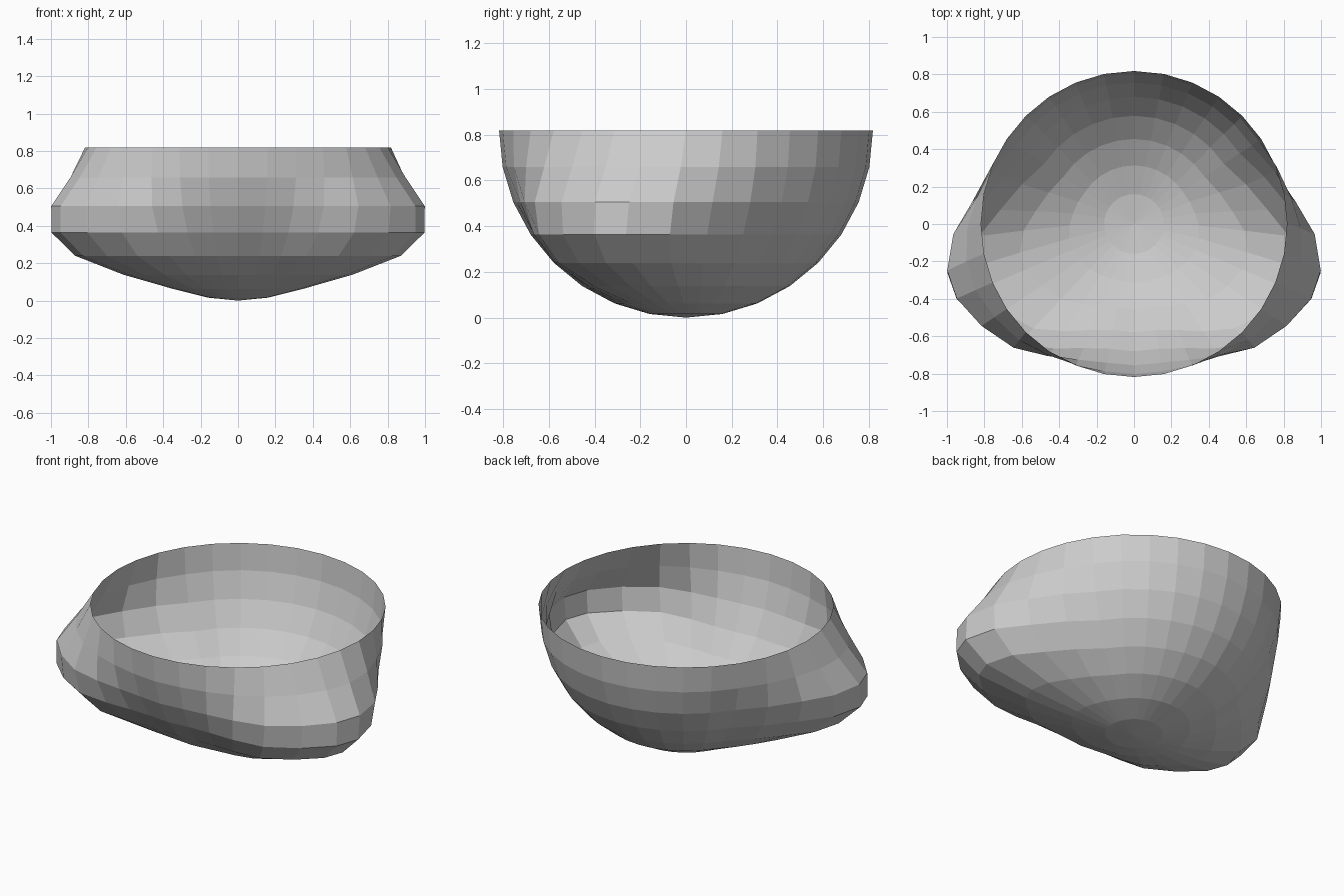
import bpy
import bmesh
import math

cube = bpy.data.objects.get("Cube")
if cube:
    bpy.data.objects.remove(cube, do_unlink=True)

RADIUS = 0.818
STEP = math.radians(11.25)

# Cheek bulge: outward and forward push by angle step, from the back to the front
PUSH = {-2: (0.07, -0.01), -1: (0.16, -0.04), 0: (0.27, -0.07),
        1: (0.33, -0.13), 2: (0.32, -0.14), 3: (0.24, -0.16),
        4: (0.14, -0.163), 5: (0.05, -0.1), 6: (0.01, -0.035)}
# Strength of the bulge on each ring, from the rim down to the bottom
STRENGTH = [0, 0.33, 0.78, 1, 0.92, 0.5, 0.12, 0, 0]

# Open half sphere
bm = bmesh.new()
bmesh.ops.create_uvsphere(bm, u_segments=32, v_segments=16, radius=RADIUS)
upper = [v for v in bm.verts if v.co.z > 0.01]
bmesh.ops.delete(bm, geom=upper, context='VERTS')

# Push both cheeks outward and forward
for v in bm.verts:
    x, y, z = v.co
    ring = round(math.asin(max(-1, min(1, -z / RADIUS))) / STEP)
    angle = round(math.atan2(-y, abs(x)) / STEP)
    out, forward = PUSH.get(angle, (0, 0))
    v.co.x += math.copysign(out * STRENGTH[ring], x)
    v.co.y += forward * STRENGTH[ring]
    v.co.z += RADIUS

bmesh.ops.recalc_face_normals(bm, faces=bm.faces)
# The open shell faces outward
lowest = min(bm.faces, key=lambda f: f.calc_center_median().z)
if lowest.normal.z > 0:
    bmesh.ops.reverse_faces(bm, faces=bm.faces)

mesh = bpy.data.meshes.new("jaw_shell")
bm.to_mesh(mesh)
bm.free()
shell = bpy.data.objects.new("jaw_shell", mesh)
bpy.context.collection.objects.link(shell)

# Plain grey
grey = bpy.data.materials.new("light_grey")
grey.use_nodes = True
colour = (0.6, 0.6, 0.6, 1)
grey.diffuse_color = colour
grey.node_tree.nodes["Principled BSDF"].inputs["Base Color"].default_value = colour
mesh.materials.append(grey)
